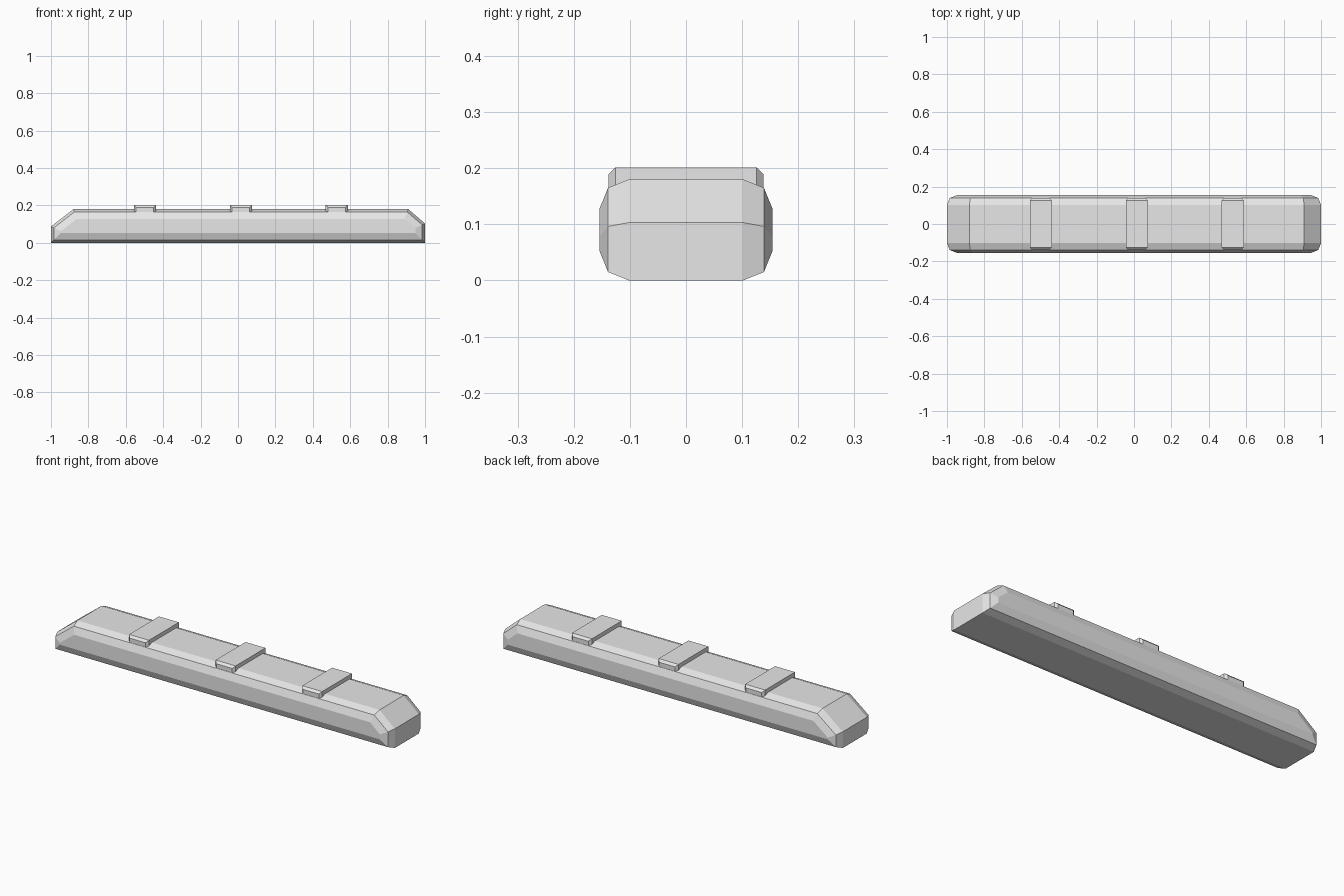
import bpy
import bmesh
from mathutils import Vector

cube = bpy.data.objects.get("Cube")
if cube:
    bpy.data.objects.remove(cube, do_unlink=True)

grey = bpy.data.materials.new("plain grey")
grey.use_nodes = True
colour = (0.8, 0.8, 0.8, 1)
grey.diffuse_color = colour
grey.node_tree.nodes["Principled BSDF"].inputs["Base Color"].default_value = colour


def inset(outline, d):
    """Move every edge of a counter-clockwise convex outline inward by d."""
    pts = [Vector(p) for p in outline]
    result = []
    for i, p in enumerate(pts):
        e1 = (p - pts[i - 1]).normalized()
        e2 = (pts[(i + 1) % len(pts)] - p).normalized()
        n1, n2 = Vector((-e1.y, e1.x)), Vector((-e2.y, e2.x))
        result.append(p + (n1 + n2) * d / (1 + n1.dot(n2)))
    return result


def rounded_slab(name, outline, levels):
    """Loft a side outline across y; levels are (half width, inset), inner first."""
    bm = bmesh.new()
    sections = [(-y, d) for y, d in reversed(levels)] + list(levels)
    rings = [[bm.verts.new((p.x, y, p.y)) for p in inset(outline, d)]
             for y, d in sections]
    n = len(outline)
    for a, b in zip(rings, rings[1:]):
        for i in range(n):
            j = (i + 1) % n
            bm.faces.new((a[i], a[j], b[j], b[i]))
    bm.faces.new(rings[0])
    bm.faces.new(rings[-1])
    bmesh.ops.recalc_face_normals(bm, faces=bm.faces)
    mesh = bpy.data.meshes.new(name)
    bm.to_mesh(mesh)
    bm.free()
    mesh.materials.append(grey)
    obj = bpy.data.objects.new(name, mesh)
    bpy.context.collection.objects.link(obj)
    return obj


# Long body with sloping ends and bevelled sides
body_outline = [(-1, 0), (1, 0), (1, 0.103), (0.91, 0.18), (-0.88, 0.18), (-1, 0.087)]
rounded_slab("body", body_outline, [(0.102, 0), (0.139, 0.015), (0.154, 0.052)])

# Three raised straps across the top
for side, x in (("right", -0.498), ("middle", 0.015), ("left", 0.528)):
    w = 0.059
    strap = [(x - w, 0.15), (x + w, 0.15), (x + w, 0.201), (x - w, 0.201)]
    rounded_slab(side + "_strap", strap, [(0.126, 0), (0.138, 0.012)])
